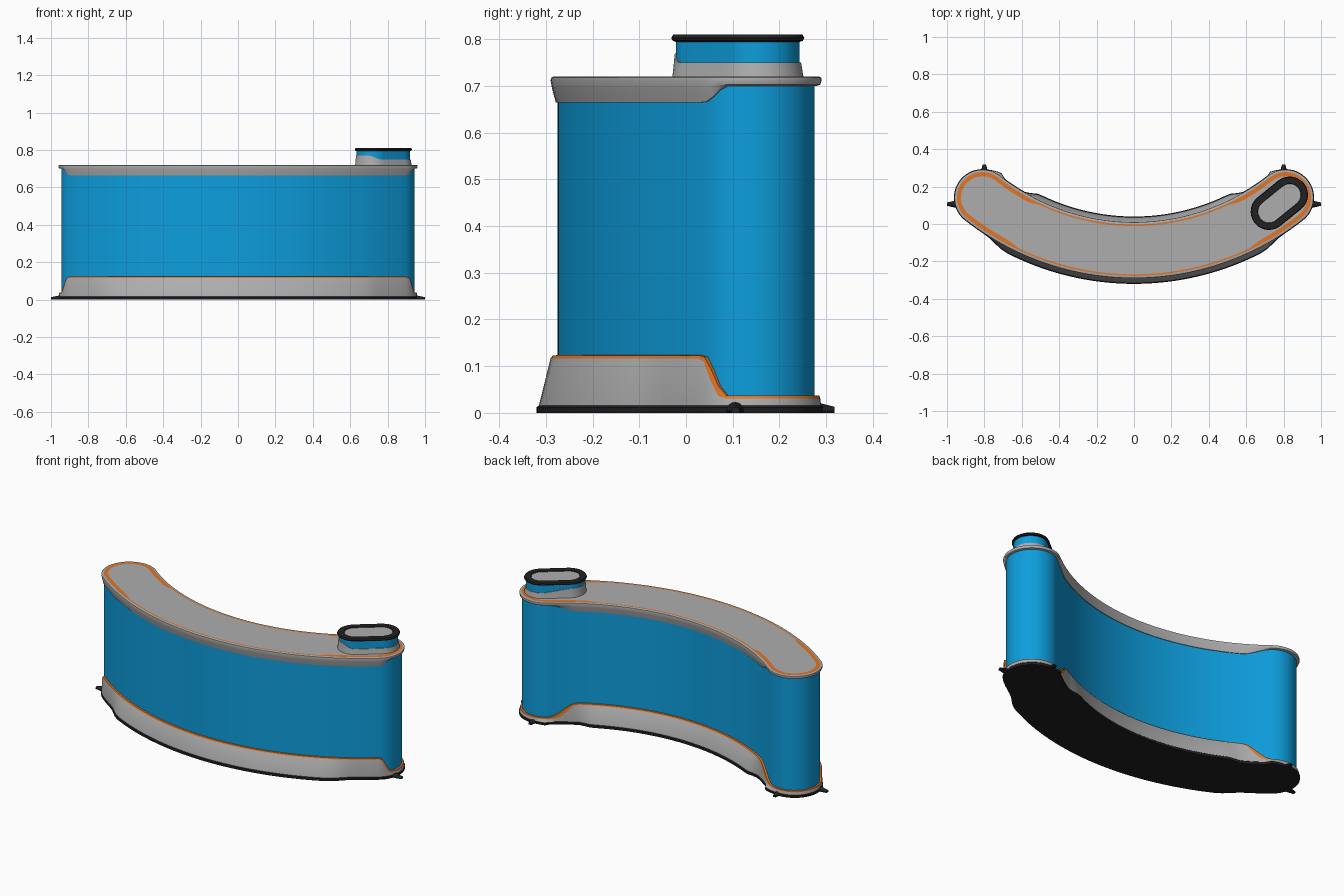
import bpy, bmesh, math
from mathutils import Matrix, Vector

if "Cube" in bpy.data.objects:
    bpy.data.objects.remove(bpy.data.objects["Cube"])


def material(name, rgb):
    m = bpy.data.materials.new(name)
    m.diffuse_color = (*rgb, 1)
    m.use_nodes = True
    m.node_tree.nodes["Principled BSDF"].inputs["Base Color"].default_value = m.diffuse_color
    return m


BLUE = material("blue fabric", (0.004, 0.34, 0.72))
GRAY = material("light gray", (0.42, 0.42, 0.42))
ORANGE = material("orange trim", (0.75, 0.18, 0.02))
BLACK = material("black rubber", (0.015, 0.015, 0.015))

R, CY, HALF = 1.31, 1.17, 0.135        # centre arc radius, arc centre y, half width
A = math.asin(0.81 / R)                # half sweep of the arc


def smooth(t):
    t = max(0.0, min(1.0, t))
    return t * t * (3 - 2 * t)


class P:
    """Outline point: position, outward normal and whether it is on the back arc."""
    def __init__(self, x, y, nx, ny, back=False):
        self.x, self.y, self.nx, self.ny, self.back = x, y, nx, ny, back


def curved_outline(n=48, cap=24):
    pts = []

    def add(a, ang, back=False):
        nx, ny = math.cos(ang), math.sin(ang)
        pts.append(P(R * math.sin(a) + HALF * nx, CY - R * math.cos(a) + HALF * ny, nx, ny, back))
    q = math.pi / 2
    for i in range(n):
        a = -A + 2 * A * i / n
        add(a, a - q)
    for i in range(cap):
        add(A, A - q + math.pi * i / cap)
    for i in range(n):
        a = A - 2 * A * i / n
        add(a, a + q, True)
    for i in range(cap):
        add(-A, -A + q + math.pi * i / cap)
    return pts


def stadium_outline(cx, cy, half, rad, ang, cap=20):
    pts = []
    for s in (1, -1):
        for i in range(cap + 1):
            t = ang + (0 if s > 0 else math.pi) - math.pi / 2 + math.pi * i / cap
            nx, ny = math.cos(t), math.sin(t)
            pts.append(P(cx + s * half * math.cos(ang) + rad * nx,
                         cy + s * half * math.sin(ang) + rad * ny, nx, ny))
    return pts


def finish(bm, name, mats):
    bmesh.ops.recalc_face_normals(bm, faces=bm.faces)
    me = bpy.data.meshes.new(name)
    bm.to_mesh(me)
    bm.free()
    ob = bpy.data.objects.new(name, me)
    bpy.context.collection.objects.link(ob)
    for m in mats:
        me.materials.append(m)
    bpy.ops.object.select_all(action='DESELECT')
    bpy.context.view_layer.objects.active = ob
    ob.select_set(True)
    bpy.ops.object.shade_smooth_by_angle(angle=math.radians(35))
    return ob


def loft(name, outline, rows, bands, mats, caps):
    """rows: functions point -> (offset, z); bands and caps: material indices."""
    bm = bmesh.new()
    rings = []
    for row in rows:
        ring = []
        for p in outline:
            off, z = row(p)
            ring.append(bm.verts.new((p.x + p.nx * off, p.y + p.ny * off, z)))
        rings.append(ring)
    n = len(outline)
    for a, b, mi in zip(rings, rings[1:], bands):
        for i in range(n):
            j = (i + 1) % n
            bm.faces.new((a[i], a[j], b[j], b[i])).material_index = mi
    lids = []
    for ring, mi in zip((rings[0], rings[-1]), caps):
        f = bm.faces.new(ring)
        f.material_index = mi
        lids.append(f)
    bmesh.ops.triangulate(bm, faces=lids)
    return finish(bm, name, mats)


def tall(p):        # 1 along the middle, 0 round the ends
    return smooth((0.73 - abs(p.x)) / 0.13) if p.back else smooth((0.09 - p.y) / 0.05)


def flare(p):       # how far the skirt spreads
    return smooth((0.60 - abs(p.x)) / 0.08) if p.back else smooth((0.79 - abs(p.x)) / 0.13)


def wide(p):        # where the orange trim on the top is wide
    return smooth((abs(p.x) - (0.50 if p.back else 0.62)) / 0.06)


def const(off, z):
    return lambda p: (off, z)


def skirt_top(p):
    return 0.037 + 0.086 * tall(p)


def trim_low(p):
    t = tall(p)
    return skirt_top(p) - 0.006 - 0.08 * t * (1 - t)


outline = curved_outline()

# Curved wall
loft("curved_wall", outline, [const(0, 0.02), const(0, 0.71)], [0], [BLUE], (0, 0))

# Flared base skirt with black sole and orange trim
loft("base_skirt", outline, [
    lambda p: (0.016 + 0.029 * flare(p), 0.0),
    lambda p: (0.018 + 0.027 * flare(p), 0.012),
    lambda p: (0.014 + 0.026 * flare(p), 0.016),
    lambda p: (0.012 + 0.003 * flare(p), trim_low(p)),
    lambda p: (0.010, skirt_top(p)),
    lambda p: (-0.005, skirt_top(p) + 0.001),
], [0, 0, 1, 2, 2], [BLACK, GRAY, ORANGE], (0, 1))

# Top rim with lid and orange inlay
loft("top_rim", outline, [
    lambda p: (-0.003, 0.70 - 0.035 * tall(p)),
    lambda p: (0.004, 0.70 - 0.035 * tall(p)),
    lambda p: (0.012, 0.703 - 0.008 * tall(p)),
    const(0.015, 0.712),
    const(0.014, 0.718),
    const(0.010, 0.72),
    const(0.002, 0.72),
    lambda p: (-0.006 - 0.014 * wide(p), 0.72),
], [0, 0, 0, 0, 0, 0, 1], [GRAY, ORANGE], (0, 0))

# Raised hatch: collar, blue neck, black ring and lid
hatch = stadium_outline(0.777, 0.111, 0.071, 0.095, math.radians(39))


def collar_top(p):
    return 0.75 + 0.022 * smooth((0.77 - p.x) / 0.08)


loft("hatch_collar", hatch, [
    const(0.002, 0.715), const(0.0, 0.725),
    lambda p: (-0.004, collar_top(p)), lambda p: (-0.012, collar_top(p)),
], [0, 0, 0], [GRAY], (0, 0))
loft("hatch_neck", hatch, [const(-0.008, 0.73), const(-0.007, 0.797)], [0], [BLUE], (0, 0))
loft("hatch_ring", hatch, [
    const(-0.008, 0.794), const(0.0, 0.797), const(0.003, 0.803),
    const(-0.001, 0.81), const(-0.034, 0.81), const(-0.036, 0.806),
], [0, 0, 0, 0, 0], [BLACK, GRAY], (0, 1))


# Pointed feet around the two ends
def foot(name, x, y, direction, length):
    bm = bmesh.new()
    rot = Vector(direction).to_track_quat('Z', 'Y').to_matrix().to_4x4()
    mid = Vector((x, y, 0.004)) - Vector(direction) * length / 2
    bmesh.ops.create_cone(bm, cap_ends=True, segments=12, radius1=0.022, radius2=0.009,
                          depth=length, matrix=Matrix.Translation(mid) @ rot)
    for v in bm.verts:
        v.co.z = max(0.0, v.co.z)
    bmesh.ops.remove_doubles(bm, verts=bm.verts, dist=1e-5)
    finish(bm, name, [BLACK])


for side, s in (("right", 1), ("left", -1)):
    foot(side + "_back_foot", s * 0.80, 0.318, (0, 1, 0), 0.05)
    foot(side + "_end_foot", s * 1.0, 0.106, (s, 0, 0), 0.06)
